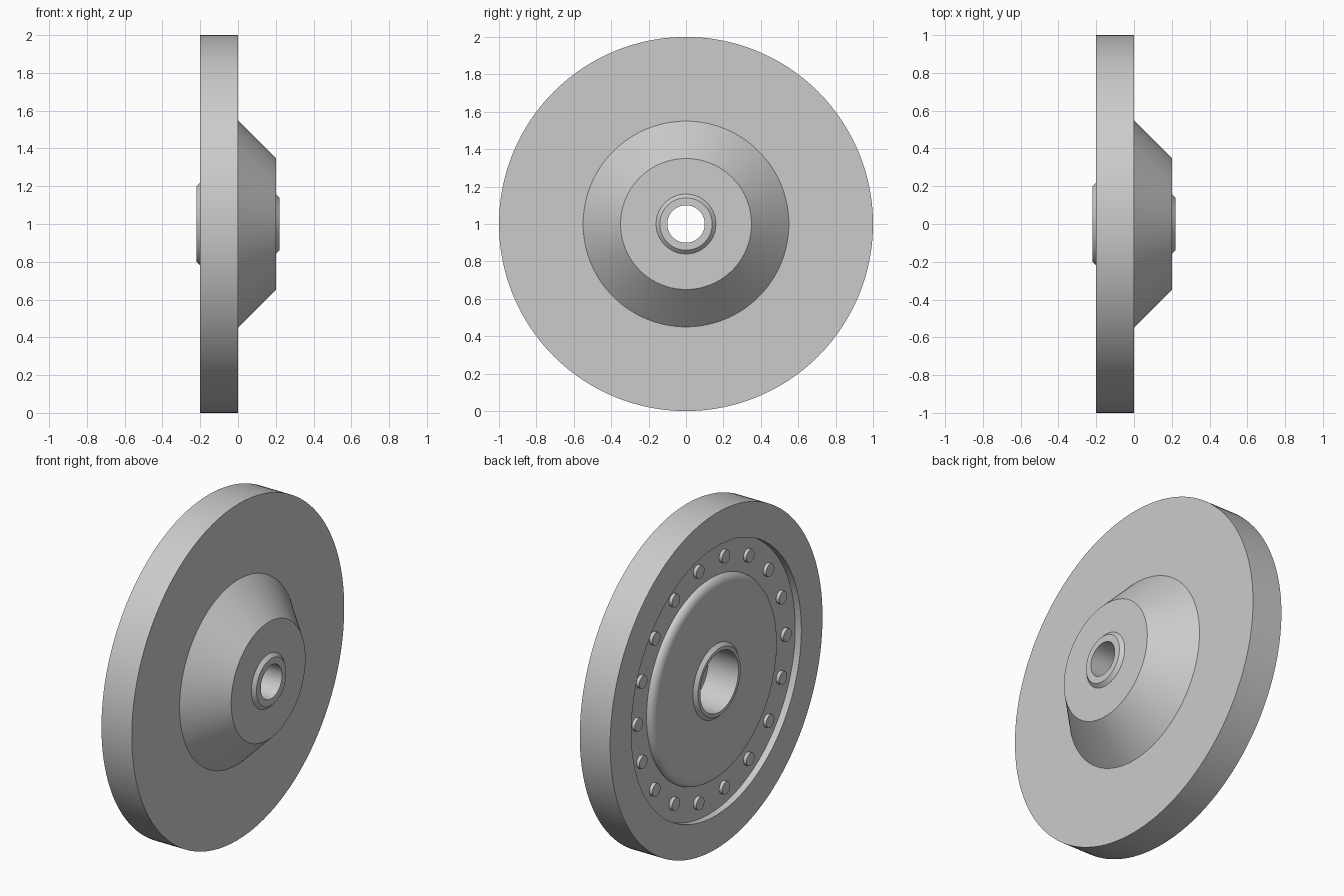
import bpy
import bmesh
from math import sin, cos, pi, radians
from mathutils import Matrix, Vector

cube = bpy.data.objects.get("Cube")
if cube:
    bpy.data.objects.remove(cube)

CENTRE = Vector((0, 0, 1))

# Single grey material
grey = bpy.data.materials.new("light grey")
grey.use_nodes = True
colour = (0.6, 0.6, 0.6, 1)
grey.diffuse_color = colour
grey.node_tree.nodes["Principled BSDF"].inputs["Base Color"].default_value = colour


def finish(name, bm):
    """Turn a bmesh into a smooth-shaded object with sharp edges kept."""
    bmesh.ops.recalc_face_normals(bm, faces=bm.faces)
    mesh = bpy.data.meshes.new(name)
    bm.to_mesh(mesh)
    bm.free()
    mesh.materials.append(grey)
    obj = bpy.data.objects.new(name, mesh)
    obj.location = CENTRE
    bpy.context.collection.objects.link(obj)
    bpy.ops.object.select_all(action='DESELECT')
    obj.select_set(True)
    bpy.context.view_layer.objects.active = obj
    bpy.ops.object.shade_smooth_by_angle(angle=radians(30))
    return obj


def lathe(name, profile, steps=128):
    """Revolve a closed (x, radius) profile about the x axis."""
    bm = bmesh.new()
    verts = [bm.verts.new((x, 0, r)) for x, r in profile]
    edges = [bm.edges.new((v, verts[i - 1])) for i, v in enumerate(verts)]
    bmesh.ops.spin(bm, geom=verts + edges, cent=(0, 0, 0), axis=(1, 0, 0),
                   angle=2 * pi, steps=steps, use_merge=True)
    bmesh.ops.remove_doubles(bm, verts=bm.verts, dist=1e-5)
    return finish(name, bm)


RIM_X, FLOOR_X = -0.2, -0.16

# Rounded shoulder of the raised plate inside the recess
shoulder = [(FLOOR_X + (RIM_X - FLOOR_X) * sin(a), 0.55 + 0.05 * cos(a))
            for a in (i * pi / 16 for i in range(9))]

# Wheel: stepped bore, right collar, cone hub, rim, recess, plate, left collar
lathe("wheel_body", [
    (-0.02, 0.1), (0.22, 0.1), (0.22, 0.14), (0.2, 0.16), (0.2, 0.35),
    (0, 0.55), (0, 1), (RIM_X, 1), (RIM_X, 0.8), (FLOOR_X, 0.8),
    *shoulder,
    (RIM_X, 0.22), (-0.22, 0.2), (-0.22, 0.18), (-0.02, 0.18),
])

# Ring of rivets on the recess floor
bm = bmesh.new()
BOLTS = 18
for i in range(BOLTS):
    a = 2 * pi * i / BOLTS
    place = (Matrix.Translation((FLOOR_X - 0.005, 0.7 * cos(a), 0.7 * sin(a)))
             @ Matrix.Rotation(pi / 2, 4, 'Y'))
    bmesh.ops.create_cone(bm, cap_ends=True, segments=32, radius1=0.038,
                          radius2=0.038, depth=0.03, matrix=place)
finish("rivets", bm)
